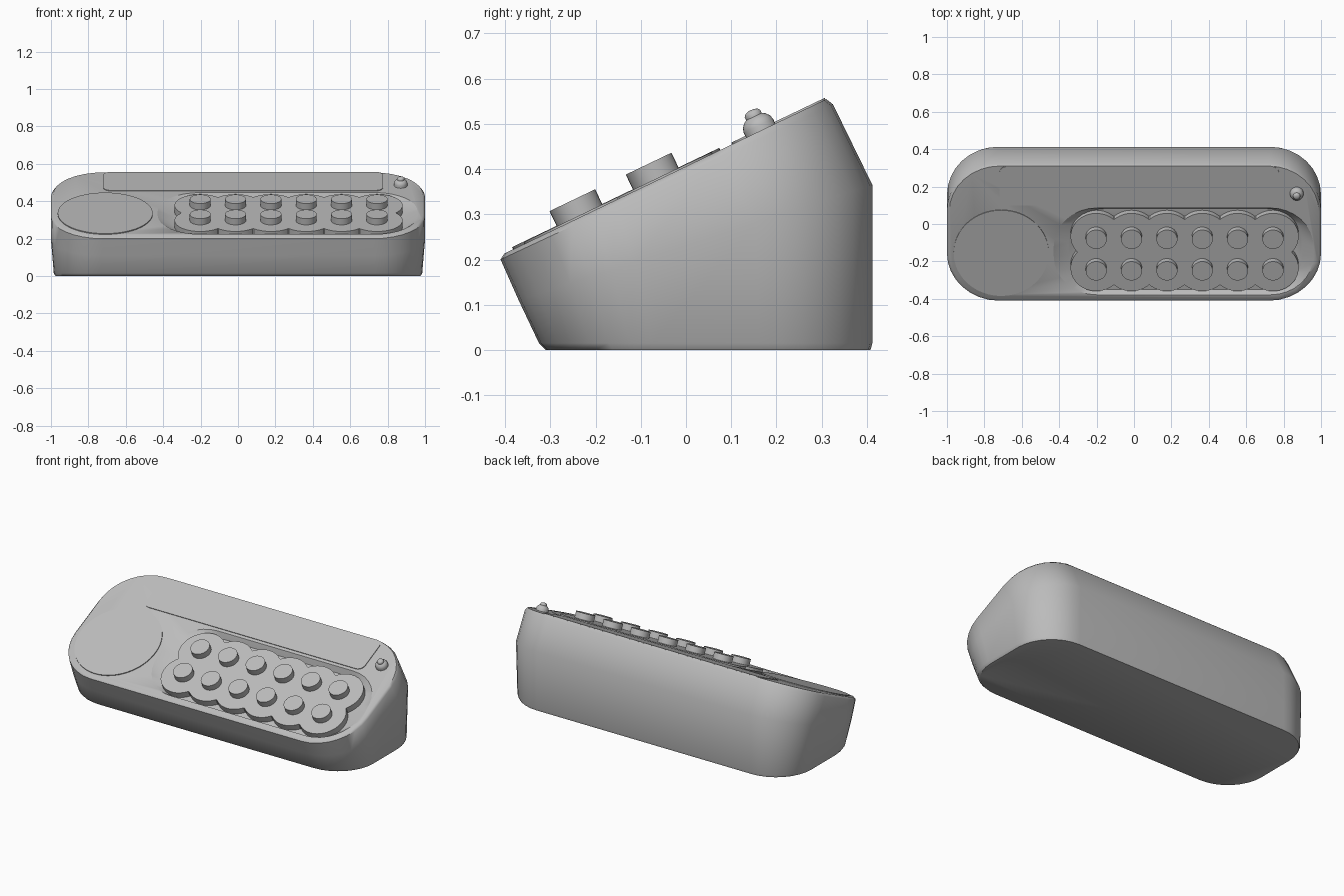
import bpy, bmesh, math
from mathutils import Matrix, Vector

if "Cube" in bpy.data.objects:
    bpy.data.objects.remove(bpy.data.objects["Cube"], do_unlink=True)

grey = bpy.data.materials.new("plain grey")
grey.use_nodes = True
grey.diffuse_color = (0.5, 0.5, 0.5, 1)
grey.node_tree.nodes["Principled BSDF"].inputs["Base Color"].default_value = (0.5, 0.5, 0.5, 1)

# Sloped control panel frame: local x across, y up the slope, z out of it
PANEL = Matrix.Translation((0, 0, 0.406)) @ Matrix.Rotation(math.atan(0.479), 4, "X")


def rounded_rect(x0, x1, y0, y1, r, steps=8):
    pts = []
    corners = [(x1 - r, y0 + r, -90), (x1 - r, y1 - r, 0), (x0 + r, y1 - r, 90), (x0 + r, y0 + r, 180)]
    for cx, cy, start in corners:
        for i in range(steps + 1):
            a = math.radians(start + 90 * i / steps)
            pts.append((cx + r * math.cos(a), cy + r * math.sin(a)))
    return pts


def circle(cx, cy, r, n=40):
    return [(cx + r * math.cos(math.tau * i / n), cy + r * math.sin(math.tau * i / n)) for i in range(n)]


def loft(name, rings, matrix=Matrix(), angle=35):
    """Skin a stack of matching rings, bottom first, and cap both ends."""
    bm = bmesh.new()
    loops = [[bm.verts.new(p) for p in ring] for ring in rings]
    for low, high in zip(loops, loops[1:]):
        for i in range(len(low)):
            j = (i + 1) % len(low)
            bm.faces.new((low[i], low[j], high[j], high[i]))
    bm.faces.new(loops[0][::-1])
    bm.faces.new(loops[-1])
    bmesh.ops.recalc_face_normals(bm, faces=bm.faces)
    bm.transform(matrix)
    mesh = bpy.data.meshes.new(name)
    bm.to_mesh(mesh)
    bm.free()
    mesh.materials.append(grey)
    obj = bpy.data.objects.new(name, mesh)
    bpy.context.collection.objects.link(obj)
    smooth(obj, angle)
    return obj


def smooth(obj, angle):
    bpy.ops.object.select_all(action="DESELECT")
    obj.select_set(True)
    bpy.context.view_layer.objects.active = obj
    bpy.ops.object.shade_smooth_by_angle(angle=math.radians(angle))


def panel_ring(outline, height):
    return [(x, y, height) for x, y in outline]


def panel_plate(name, outline, low, high):
    return loft(name, [panel_ring(outline, low), panel_ring(outline, high)], PANEL)


def tilted_ring(front, back, half_x, r):
    """Rounded rectangle spanning two (y, z) points."""
    a, b = Vector(front), Vector(back)
    length = (b - a).length
    ring = []
    for x, s in rounded_rect(-half_x, half_x, 0, length, r):
        y, z = a.lerp(b, s / length)
        ring.append((x, y, z))
    return ring


# Wedge body with rounded corners
body = loft("body", [
    tilted_ring((-0.31, 0), (0.408, 0), 0.975, 0.24),
    tilted_ring((-0.325, 0.015), (0.412, 0.015), 0.985, 0.25),
    tilted_ring((-0.37, 0.11), (0.412, 0.365), 1.0, 0.27),
    tilted_ring((-0.41, 0.2), (0.325, 0.543), 1.0, 0.28),
    tilted_ring((-0.402, 0.213), (0.31, 0.5545), 0.988, 0.27),
], angle=50)

# Shallow sloping recess around the keypad
recess = loft("recess_cutter", [
    panel_ring(rounded_rect(-0.35, 0.90, -0.405, 0.075, 0.2), -0.035),
    panel_ring(rounded_rect(-0.43, 0.96, -0.42, 0.095, 0.23), 0.0),
    panel_ring(rounded_rect(-0.43, 0.96, -0.42, 0.095, 0.23), 0.05),
], PANEL)
cut = body.modifiers.new("recess", "BOOLEAN")
cut.operation = "DIFFERENCE"
cut.solver = "EXACT"
cut.object = recess
bpy.context.view_layer.objects.active = body
bpy.ops.object.modifier_apply(modifier=cut.name)
bpy.data.objects.remove(recess, do_unlink=True)
smooth(body, 50)

# Speaker disc and display strip
panel_plate("speaker_disc", circle(-0.71, -0.17, 0.254, 64), -0.01, 0.005)
panel_plate("display", rounded_rect(-0.72, 0.775, 0.113, 0.342, 0.04), -0.01, 0.004)

# Scalloped keypad plate: outer arcs of overlapping discs
columns = [-0.202 + 0.189 * i for i in range(6)]
rows = (-0.259, -0.072)
R = 0.137
centres = [(x, rows[0]) for x in columns] + [(x, rows[1]) for x in reversed(columns)]
outline = []
for cx, cy in centres:
    start = 90 if cy == rows[0] else 270
    for step in range(0, 360, 6):
        a = math.radians(start + step)
        p = (cx + R * math.cos(a), cy + R * math.sin(a))
        if all(math.dist(p, c) > R for c in centres if c != (cx, cy)):
            outline.append(p)
panel_plate("keypad_plate", outline, -0.04, 0.004)

# Round keys
for n, (x, y) in enumerate(centres):
    panel_plate(f"key_{n + 1}", circle(x, y, 0.056, 32), 0.0, 0.041)

# Small domed knob with a button on top
profile = [(0.036, -0.01), (0.036, 0.012), (0.033, 0.022), (0.026, 0.03), (0.019, 0.034),
           (0.019, 0.042), (0.015, 0.047), (0.006, 0.05)]
loft("knob", [panel_ring(circle(0.87, 0.183, r, 24), h) for r, h in profile], PANEL, 50)
